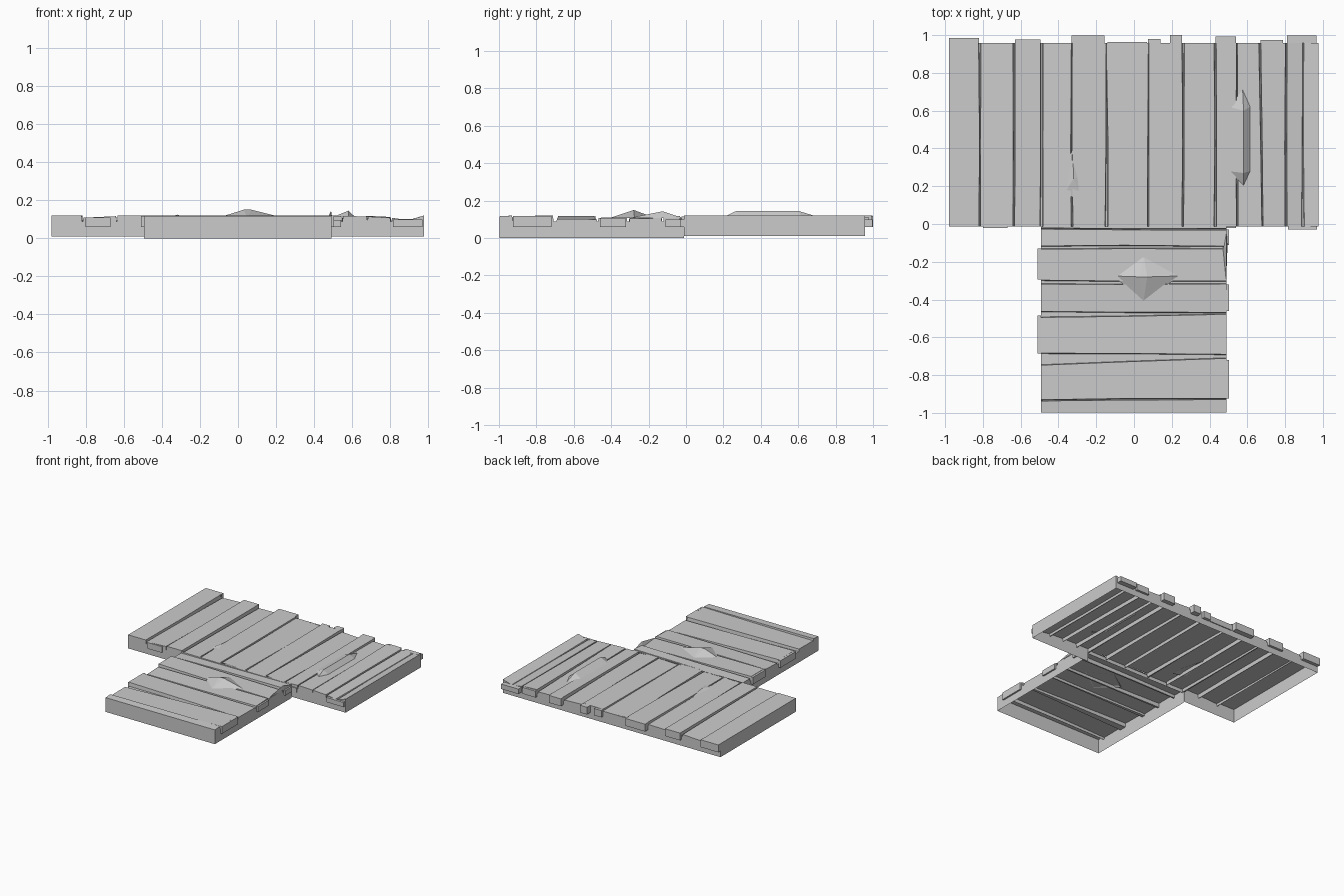
import bpy, bmesh, random
from mathutils import Vector

if "Cube" in bpy.data.objects:
    bpy.data.objects.remove(bpy.data.objects["Cube"])

random.seed(4)
GROOVE = 0.088


def finish(name, bm):
    me = bpy.data.meshes.new(name)
    bm.to_mesh(me)
    bm.free()
    ob = bpy.data.objects.new(name, me)
    bpy.context.collection.objects.link(ob)
    return ob


def deck(name, planks, v0, v1, base, swap, gap=None, open_end=False):
    """Open-bottomed plank shell; u runs across the planks, v along them.
    planks = (u0, u1, z0, z1, drop at v0, drop at v1[, skew0, skew1])."""
    bm = bmesh.new()

    def quad(*pts):
        # keep the outward side outward when the axes are swapped
        vs = [bm.verts.new((v, u, z) if swap else (u, v, z)) for u, v, z in pts]
        bm.faces.new(vs[::-1] if swap else vs)

    rows = []
    for t in (0, 0.45, 1):
        v = v0 + (v1 - v0) * t
        row = []
        for i, (a, b, za, zb, d0, d1, *skew) in enumerate(planks):
            sa, sb = skew or (0, 0)
            ja = 0 if i == 0 else random.uniform(-0.003, 0.003) + sa * t
            jb = 0 if i == len(planks) - 1 else random.uniform(-0.003, 0.003) + sb * t
            drop = d0 * (1 - t) + d1 * t
            if i:
                row.append((a + ja - 0.003, v, GROOVE))
            row.append((a + ja, v, za - drop))
            row.append((b + jb, v, zb - drop))
            if i < len(planks) - 1:
                row.append((b + jb + 0.003, v, GROOVE))
        rows.append(row)
    low = lambda p: (p[0], p[1], base)
    n = len(rows[0])
    for r, s in zip(rows, rows[1:]):
        # top surface
        for i in range(n - 1):
            quad(r[i], r[i + 1], s[i + 1], s[i])
        # walls along the outer planks
        quad(low(s[0]), low(r[0]), r[0], s[0])
        if not open_end:
            quad(low(r[-1]), low(s[-1]), s[-1], r[-1])
    # walls across the plank ends
    r, s = rows[0], rows[-1]
    for i in range(n - 1):
        mid = (r[i][0] + r[i + 1][0]) / 2
        if not (gap and gap[0] < mid < gap[1]):
            quad(low(r[i]), low(r[i + 1]), r[i + 1], r[i])
        quad(low(s[i + 1]), low(s[i]), s[i], s[i + 1])
    bmesh.ops.remove_doubles(bm, verts=bm.verts, dist=0.0004)
    return finish(name, bm)


def block(name, x0, x1, y0, y1, z0, z1, inward):
    """Plank end box, left open on the side that meets the deck."""
    bm = bmesh.new()
    bmesh.ops.create_cube(bm, size=1)
    bm.normal_update()
    d = Vector(inward)
    bmesh.ops.delete(bm, geom=[f for f in bm.faces if f.normal.dot(d) > 0.9],
                     context='FACES_ONLY')
    for v in bm.verts:
        v.co = Vector((x0 if v.co.x < 0 else x1, y0 if v.co.y < 0 else y1,
                       z0 if v.co.z < 0 else z1))
    return finish(name, bm)


def bump(name, outline, ridge, z_low, z_high):
    """Faceted splinter: low outline around a raised ridge, open underneath."""
    bm = bmesh.new()
    for x, y in outline:
        bm.verts.new((x, y, z_low))
    for x, y in ridge:
        bm.verts.new((x, y, z_high))
    bmesh.ops.convex_hull(bm, input=bm.verts)
    bm.normal_update()
    bmesh.ops.delete(bm, geom=[f for f in bm.faces if f.normal.z < -0.9],
                     context='FACES_ONLY')
    return finish(name, bm)


# wide rear deck, planks run front to back
main = [(-0.98, -0.82, 0.12, 0.12, 0, 0), (-0.81, -0.64, 0.108, 0.116, 0, 0.012),
        (-0.63, -0.495, 0.12, 0.12, 0, 0), (-0.48, -0.335, 0.112, 0.115, 0, 0.012),
        (-0.325, -0.155, 0.12, 0.12, 0.006, 0, 0, 0.008),
        (-0.135, 0.07, 0.118, 0.114, 0, 0.01, -0.01, 0.005),
        (0.08, 0.255, 0.116, 0.12, 0.006, 0), (0.265, 0.425, 0.118, 0.112, 0, 0.012),
        (0.435, 0.54, 0.12, 0.12, 0.004, 0), (0.55, 0.675, 0.118, 0.114, 0, 0.012, 0, -0.012),
        (0.685, 0.80, 0.118, 0.112, 0.004, 0, -0.012, 0),
        (0.81, 0.885, 0.107, 0.096, 0, 0, 0, 0.008), (0.90, 0.977, 0.096, 0.12, 0, 0)]
deck("rear_deck", main, -0.012, 0.957, 0.01, False, gap=(-0.49, 0.485))

# narrow front deck, planks run side to side, each tilted to one end
stem = [(-0.997, -0.935, 0.116, 0.12, 0, 0, 0, 0.008),
        (-0.93, -0.745, 0.118, 0.12, 0.012, 0, 0.008, 0.032),
        (-0.685, -0.497, 0.119, 0.117, 0, 0.017, -0.004, 0.02),
        (-0.465, -0.32, 0.108, 0.113, 0.006, 0), (-0.30, -0.13, 0.119, 0.12, 0, 0.014),
        (-0.115, -0.03, 0.12, 0.118, 0.01, 0), (-0.022, -0.012, 0.115, 0.115, 0, 0)]
deck("front_deck", stem, -0.493, 0.49, 0.0, True, open_end=True)

# plank ends standing proud at the back edge, running back under the deck edge
for x0, x1, y, z in [(-0.98, -0.82, 0.985, 0.12), (-0.63, -0.495, 0.977, 0.12),
                     (-0.33, -0.155, 0.998, 0.12), (-0.14, 0.07, 0.964, 0.106),
                     (0.075, 0.14, 0.98, 0.115), (0.19, 0.255, 1.0, 0.119),
                     (0.432, 0.54, 0.992, 0.12), (0.67, 0.79, 0.975, 0.112),
                     (0.81, 0.965, 0.997, 0.1)]:
    block("back_plank_end", x0, x1, 0.957, y, 0.06, z, (0, -1, 0))
# plank ends at the front edge of the rear deck
for x0, x1, y, z in [(-0.8, -0.67, -0.022, 0.11), (0.815, 0.97, -0.03, 0.098),
                     (0.49, 0.54, -0.02, 0.095)]:
    block("front_plank_end", x0, x1, y, -0.012, 0.06, z, (0, 1, 0))
# plank ends at the sides of the front deck
for y0, y1, z in [(-0.925, -0.72, 0.119), (-0.46, -0.32, 0.104), (-0.11, -0.03, 0.1)]:
    block("right_plank_end", 0.49, 0.503, y0, y1, 0.06, z, (-1, 0, 0))
for y0, y1, z in [(-0.685, -0.485, 0.117), (-0.295, -0.13, 0.117)]:
    block("left_plank_end", -0.51, -0.493, y0, y1, 0.06, z, (1, 0, 0))

# splintered high spots
bump("front_knot", [(-0.11, -0.275), (0.05, -0.41), (0.245, -0.275), (0.05, -0.16)],
     [(0.03, -0.28), (0.07, -0.28)], 0.106, 0.15)
bump("right_splinter", [(0.50, 0.28), (0.58, 0.2), (0.615, 0.28), (0.615, 0.62),
                        (0.575, 0.71), (0.50, 0.62)],
     [(0.58, 0.27), (0.58, 0.60)], 0.112, 0.145)
bump("left_splinter", [(-0.37, 0.16), (-0.27, 0.12), (-0.28, 0.25), (-0.325, 0.42)],
     [(-0.32, 0.24)], 0.108, 0.124)
bump("corner_splinter", [(0.47, -0.12), (0.488, -0.3), (0.495, -0.12), (0.488, -0.02)],
     [(0.489, -0.125)], 0.108, 0.143)
